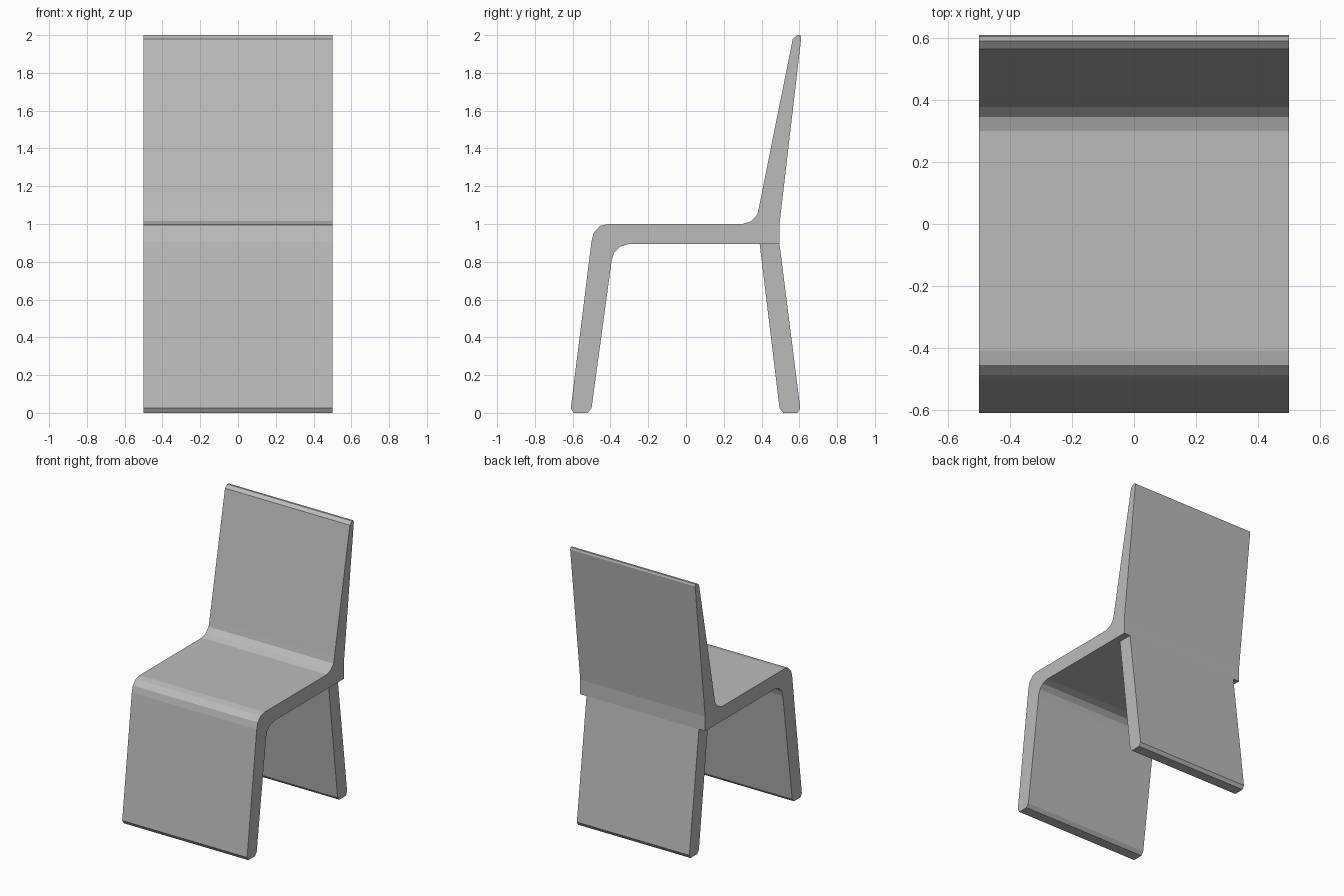
import bpy
import bmesh

cube = bpy.data.objects.get("Cube")
if cube:
    bpy.data.objects.remove(cube, do_unlink=True)

# Single plain grey finish
grey = bpy.data.materials.new("plain grey")
grey.use_nodes = True
colour = (0.5, 0.5, 0.5, 1)
grey.diffuse_color = colour
grey.node_tree.nodes["Principled BSDF"].inputs["Base Color"].default_value = colour


def extrude_profile(name, profile, width):
    """Sweep a closed side profile of (y, z) points across the width."""
    bm = bmesh.new()
    side = bm.faces.new([bm.verts.new((-width / 2, y, z)) for y, z in profile])
    swept = bmesh.ops.extrude_face_region(bm, geom=[side])["geom"]
    verts = [v for v in swept if isinstance(v, bmesh.types.BMVert)]
    bmesh.ops.translate(bm, verts=verts, vec=(width, 0, 0))
    bmesh.ops.recalc_face_normals(bm, faces=bm.faces)
    mesh = bpy.data.meshes.new(name)
    bm.to_mesh(mesh)
    bm.free()
    mesh.materials.append(grey)
    obj = bpy.data.objects.new(name, mesh)
    bpy.context.collection.objects.link(obj)
    return obj


# Front leg, seat and backrest as one bent sheet
front_foot = [(-0.61, 0.025), (-0.595, 0), (-0.52, 0), (-0.5, 0.025)]
under_seat = [(-0.393, 0.81), (-0.38, 0.85), (-0.35, 0.88), (-0.3, 0.895)]
rear_edge = [(0.495, 0.895), (0.495, 1)]
top_edge = [(0.61, 1.985), (0.605, 2), (0.59, 2), (0.565, 1.98)]
back_bend = [(0.388, 1.095), (0.378, 1.05), (0.345, 1.015), (0.3, 1)]
front_bend = [(-0.41, 1), (-0.455, 0.99), (-0.488, 0.955), (-0.5, 0.91)]
extrude_profile("seat_shell", front_foot + under_seat + rear_edge
                + top_edge + back_bend + front_bend, 1.0)

# Slightly narrower rear leg panel
rear_leg = [(0.39, 0.895), (0.495, 0.895), (0.605, 0.025),
            (0.59, 0), (0.515, 0), (0.495, 0.025)]
extrude_profile("rear_leg", rear_leg, 0.9)
